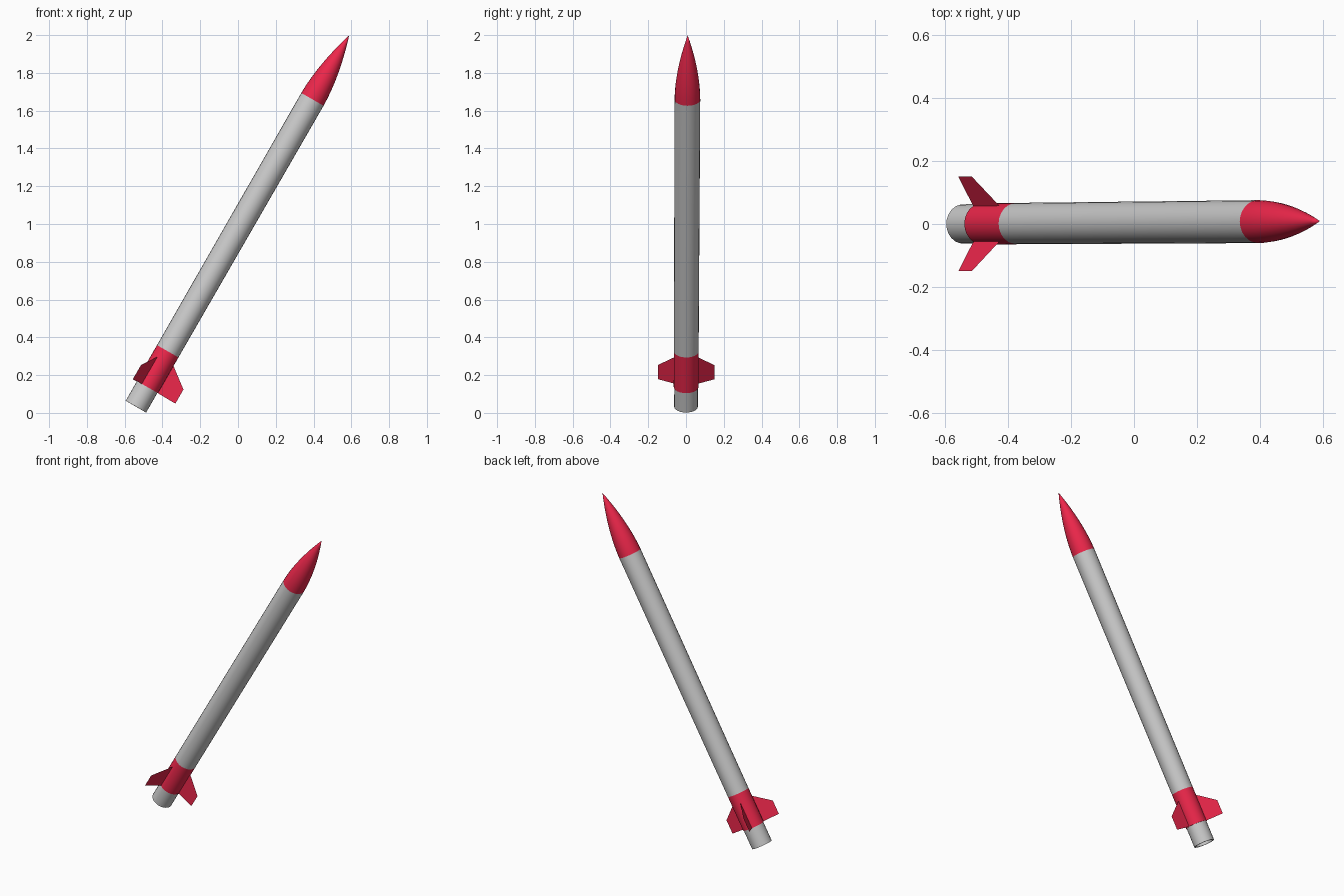
import bpy, bmesh, math
from mathutils import Matrix, Vector

if "Cube" in bpy.data.objects:
    bpy.data.objects.remove(bpy.data.objects["Cube"])

SIDES = 24

# Local z runs along the rocket; local x is the lower fin direction
axis = Vector((0.498, 0.004, 0.867)).normalized()
side = Vector((0, 1, 0))
side = (side - axis * side.dot(axis)).normalized()
low = side.cross(axis)
POSE = Matrix((low, side, axis)).transposed().to_4x4()
POSE.translation = Vector((-0.5405, 0.0, 0.033))

red = bpy.data.materials.new("red")
red.diffuse_color = (0.85, 0.02, 0.07, 1)
red.use_nodes = True
red.node_tree.nodes["Principled BSDF"].inputs["Base Color"].default_value = red.diffuse_color


def finish(name, bm, mat=None):
    me = bpy.data.meshes.new(name)
    bm.to_mesh(me)
    bm.free()
    ob = bpy.data.objects.new(name, me)
    bpy.context.collection.objects.link(ob)
    ob.matrix_world = POSE
    if mat:
        me.materials.append(mat)
    return ob


def turned(name, profile, mat=None):
    """Spin a (radius, height) profile about the rocket axis."""
    bm = bmesh.new()
    vs = [bm.verts.new((r, 0, h)) for r, h in profile]
    es = [bm.edges.new(p) for p in zip(vs, vs[1:])]
    bmesh.ops.spin(bm, geom=vs + es, axis=(0, 0, 1), cent=(0, 0, 0),
                   angle=math.tau, steps=SIDES, use_duplicate=False)
    bmesh.ops.remove_doubles(bm, verts=bm.verts, dist=1e-5)
    bmesh.ops.recalc_face_normals(bm, faces=bm.faces)
    ob = finish(name, bm, mat)
    bpy.ops.object.select_all(action='DESELECT')
    ob.select_set(True)
    bpy.context.view_layer.objects.active = ob
    bpy.ops.object.shade_smooth_by_angle(angle=math.radians(35))
    return ob


# Exhaust with a recessed opening
turned("exhaust_nozzle", [(0, 0.06), (0.053, 0.06), (0.053, 0), (0.0625, 0), (0.0625, 0.12)])

# Red collar carrying the fins
turned("fin_collar", [(0.0625, 0.12), (0.0655, 0.12), (0.0655, 0.338)], red)

# Long grey tube
turned("body_tube", [(0.0655, 0.338), (0.068, 1.876)])

# Pointed nose
N = 10
turned("nose_cone", [(0.068 * (1 - (i / N) ** 1.8), 1.876 + 0.391 * i / N)
                     for i in range(N + 1)], red)

# Three thin sheet fins
for k in range(3):
    bm = bmesh.new()
    a = k * math.tau / 3
    bm.faces.new([bm.verts.new((r * math.cos(a), r * math.sin(a), h)) for r, h in
                  ((0.06, 0.12), (0.173, 0.118), (0.173, 0.204), (0.06, 0.29))])
    finish(f"fin_{k + 1}", bm, red)
